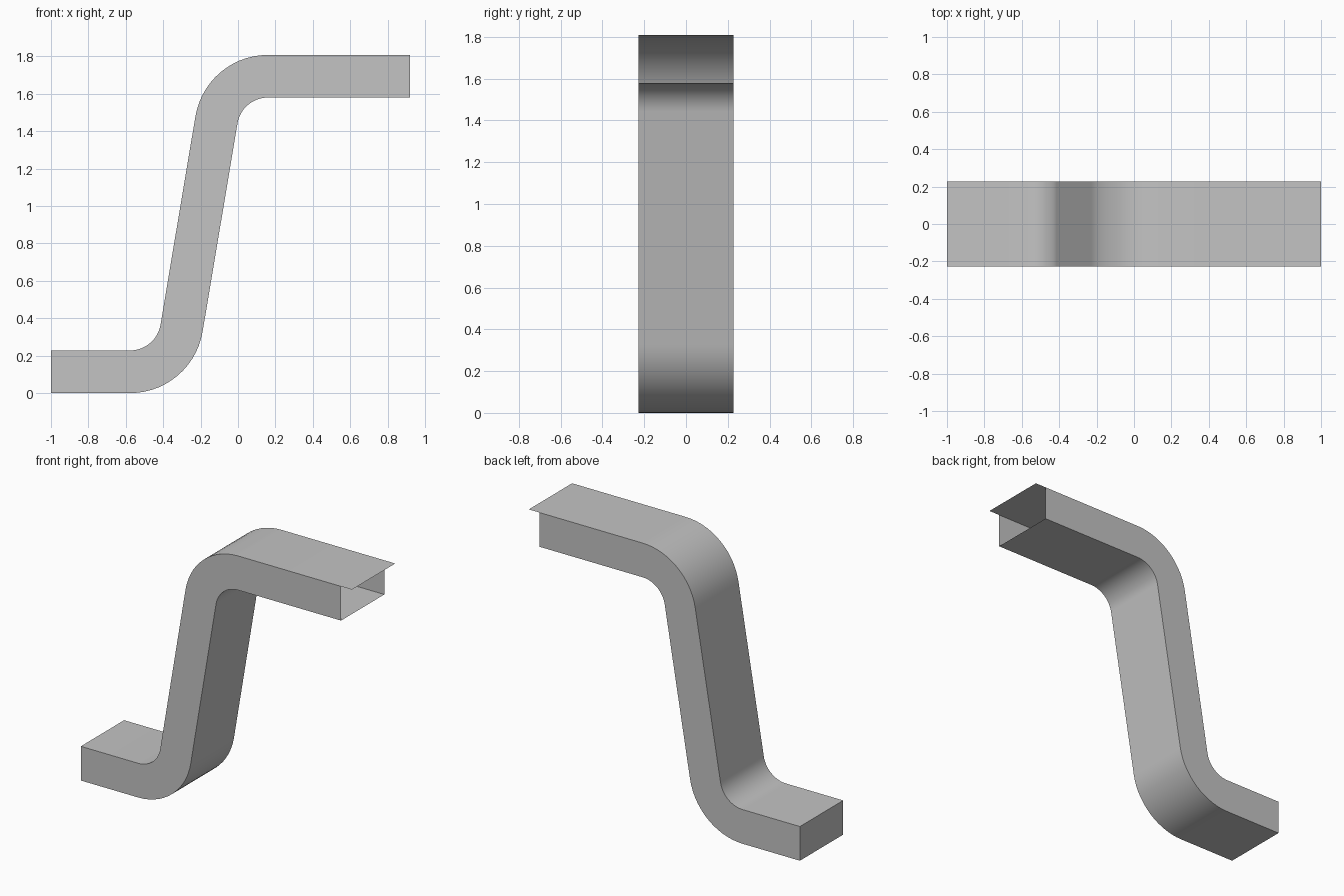
import bpy
import bmesh
from math import sin, cos, radians

cube = bpy.data.objects.get("Cube")
if cube:
    bpy.data.objects.remove(cube, do_unlink=True)

HALF_WIDTH = 0.228
R_IN, R_OUT = 0.165, 0.393      # bend radii, differing by the duct height
TURN = radians(80.4)            # angle of each bend
STEPS = 14
LOW_BEND = (-0.577, R_OUT)      # bend centres in x, z
HIGH_BEND = (0.16, 1.415)


def arc_point(centre, radius, angle, side):
    """Point on a bend; side is -1 below the centre, 1 above it."""
    return (centre[0] - side * radius * sin(angle),
            centre[1] + side * radius * cos(angle))


# Lower and upper edges of the duct, station by station
stations = [((-1, 0), (-1, R_OUT - R_IN))]
for i in range(STEPS + 1):
    a = TURN * i / STEPS
    stations.append((arc_point(LOW_BEND, R_OUT, a, -1),
                     arc_point(LOW_BEND, R_IN, a, -1)))
for i in range(STEPS + 1):
    a = TURN * (1 - i / STEPS)
    stations.append((arc_point(HIGH_BEND, R_IN, a, 1),
                     arc_point(HIGH_BEND, R_OUT, a, 1)))
end_x, top_z = 0.92, HIGH_BEND[1] + R_OUT
stations.append(((end_x, HIGH_BEND[1] + R_IN), (end_x, top_z)))

# Four-sided thin-walled duct
bm = bmesh.new()
rings = []
for low, high in stations:
    corners = ((low, -1), (high, -1), (high, 1), (low, 1))
    rings.append([bm.verts.new((p[0], s * HALF_WIDTH, p[1])) for p, s in corners])
for a, b in zip(rings, rings[1:]):
    for k in range(4):
        n = (k + 1) % 4
        bm.faces.new((a[k], b[k], b[n], a[n]))

# Closed lower end; open upper end with a projecting top lip
bm.faces.new(rings[0])
lip = [bm.verts.new((1, s * HALF_WIDTH, top_z)) for s in (-1, 1)]
bm.faces.new((rings[-1][1], lip[0], lip[1], rings[-1][2]))

mesh = bpy.data.meshes.new("bent_duct")
bm.to_mesh(mesh)
bm.free()
duct = bpy.data.objects.new("bent_duct", mesh)
bpy.context.collection.objects.link(duct)

# Plain grey sheet metal
grey = bpy.data.materials.new("light_grey")
grey.use_nodes = True
colour = (0.55, 0.55, 0.55, 1)
grey.diffuse_color = colour
grey.node_tree.nodes["Principled BSDF"].inputs["Base Color"].default_value = colour
mesh.materials.append(grey)

# Smooth bends, sharp corners
bpy.ops.object.select_all(action="DESELECT")
duct.select_set(True)
bpy.context.view_layer.objects.active = duct
bpy.ops.object.shade_smooth_by_angle(angle=radians(30))
